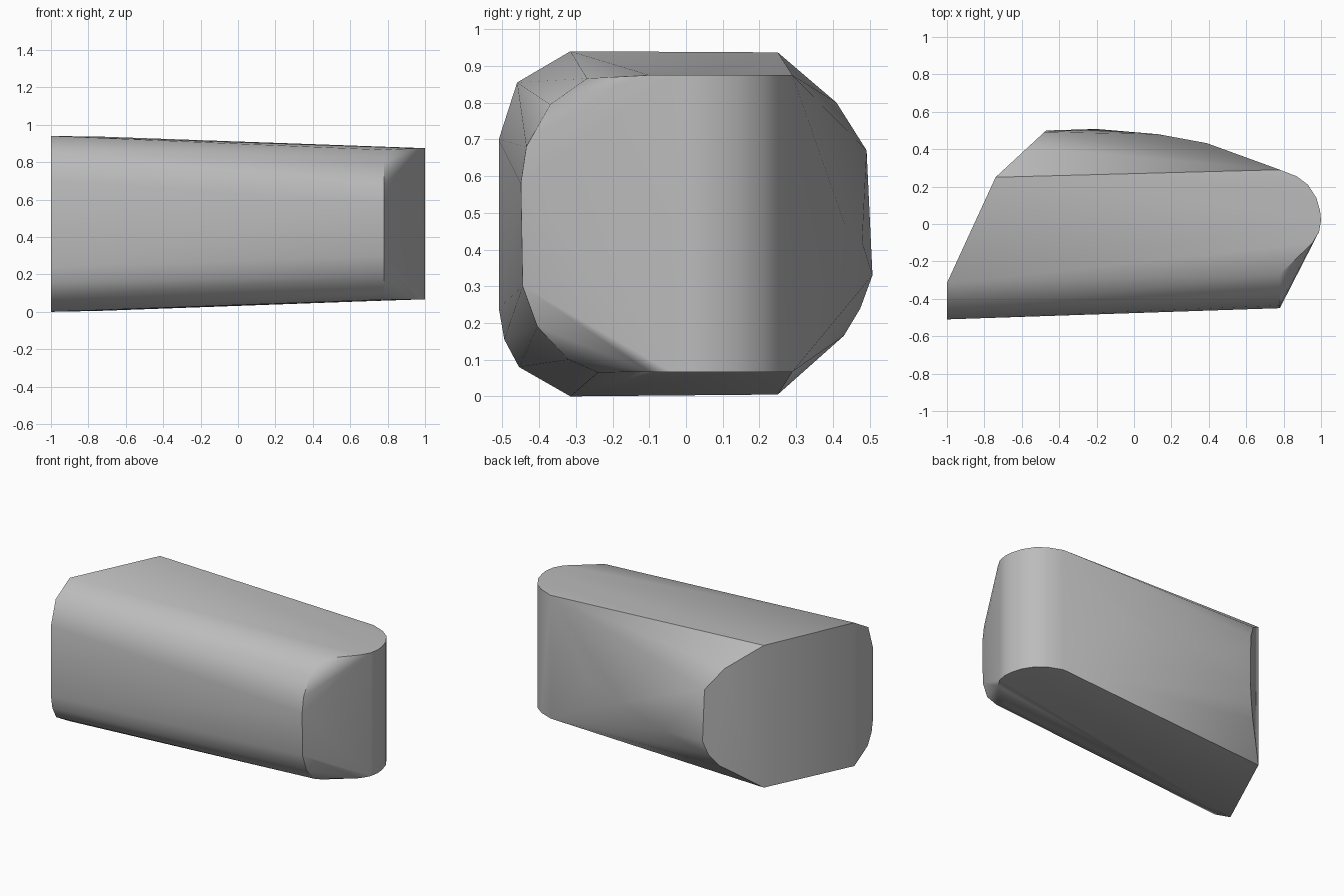
import bpy, bmesh, math

cube = bpy.data.objects.get("Cube")
if cube:
    bpy.data.objects.remove(cube)

grey = bpy.data.materials.new("plain_grey")
grey.use_nodes = True
colour = (0.5, 0.5, 0.5, 1)
grey.diffuse_color = colour
grey.node_tree.nodes["Principled BSDF"].inputs["Base Color"].default_value = colour


def follow(plan, y):
    """x on a plan curve of (y, x) points."""
    for (y0, x0), (y1, x1) in zip(plan, plan[1:]):
        if y <= y1:
            return x0 + (x1 - x0) * (y - y0) / (y1 - y0)
    return plan[-1][1]


# Wide end: bevelled outline (y, z) wrapped on an angled plan
wide_plan = [(-0.52, -1), (-0.31, -1), (0.25, -0.74), (0.5, -0.47)]
wide_outline = [(-0.315, 0.94), (0.25, 0.937), (0.41, 0.80), (0.492, 0.67),
                (0.5, 0.33), (0.475, 0.24), (0.43, 0.165), (0.25, 0.005),
                (-0.315, 0), (-0.455, 0.08), (-0.495, 0.155), (-0.51, 0.24),
                (-0.51, 0.70), (-0.46, 0.855)]
points = [(follow(wide_plan, y), y, z) for y, z in wide_outline]

# Narrow end: rounded nose as a straight wall between top and bottom
nose = [(0.955, -0.1), (0.99, -0.04), (1, 0.02), (0.995, 0.07), (0.975, 0.14),
        (0.93, 0.21), (0.87, 0.255), (0.78, 0.29)]
points += [(x, y, z) for x, y in nose for z in (0.067, 0.875)]

# Narrow end: bevelled front edge
front_edge = [(-0.27, 0.866), (-0.37, 0.795), (-0.435, 0.68), (-0.45, 0.58),
              (-0.445, 0.30), (-0.405, 0.19), (-0.32, 0.10), (-0.24, 0.065)]
points += [(0.78, y, z) for y, z in front_edge]

# Gentle bulge along the back
bulge = [(0.39, 0.432, 0.47), (0.13, 0.48, 0.42), (-0.2, 0.508, 0.33)]
points += bulge

bm = bmesh.new()
for p in points:
    bm.verts.new(p)
hull = bmesh.ops.convex_hull(bm, input=bm.verts)
spare = {v for v in hull["geom_interior"] + hull["geom_unused"]
         if isinstance(v, bmesh.types.BMVert)}
bmesh.ops.delete(bm, geom=list(spare), context="VERTS")
bmesh.ops.dissolve_limit(bm, angle_limit=math.radians(1), verts=bm.verts, edges=bm.edges)
bmesh.ops.recalc_face_normals(bm, faces=bm.faces)
mesh = bpy.data.meshes.new("tapered_block")
bm.to_mesh(mesh)
bm.free()
mesh.materials.append(grey)

block = bpy.data.objects.new("tapered_block", mesh)
bpy.context.collection.objects.link(block)
bpy.ops.object.select_all(action="DESELECT")
block.select_set(True)
bpy.context.view_layer.objects.active = block
bpy.ops.object.shade_smooth_by_angle(angle=math.radians(30))
